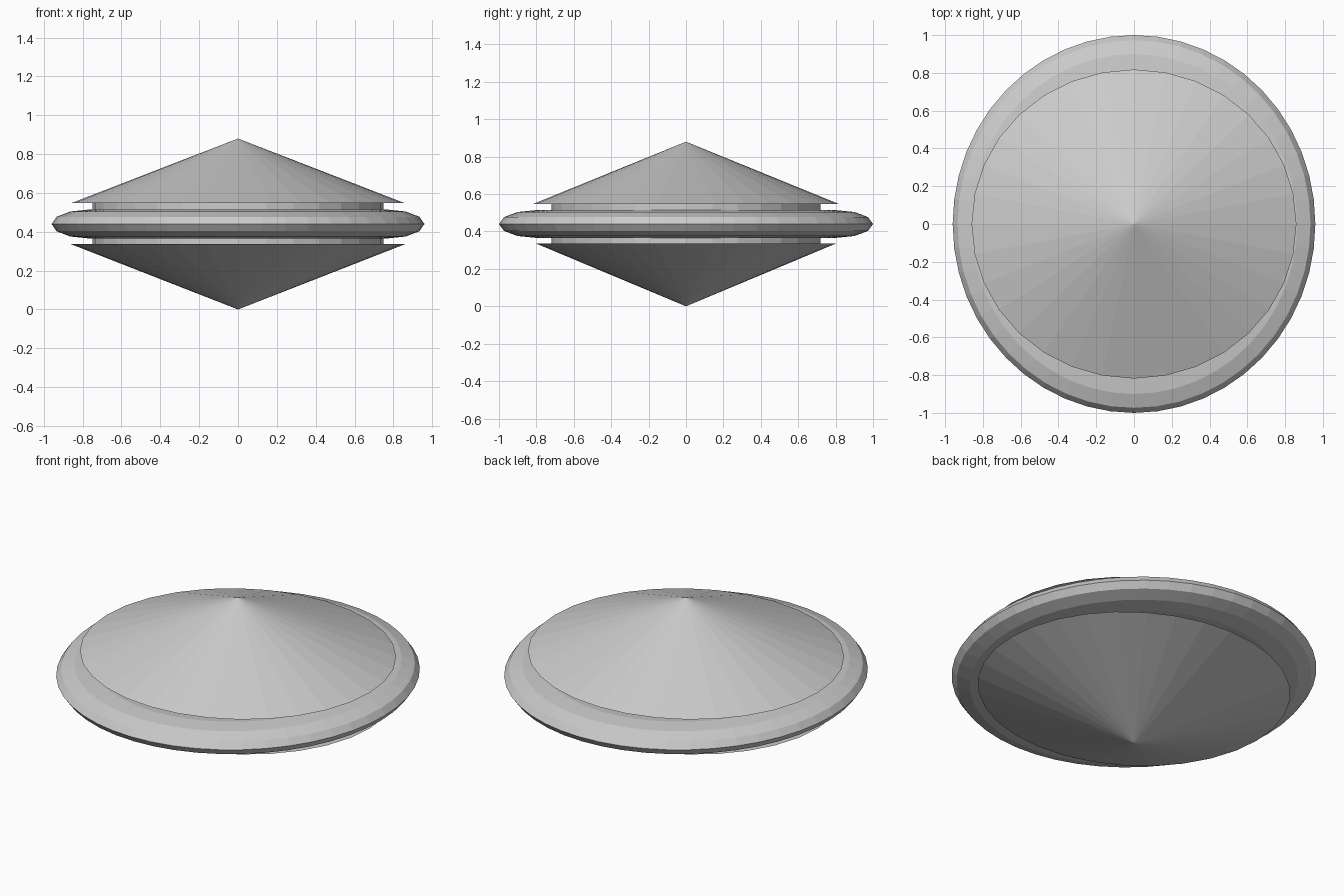
import bpy

if "Cube" in bpy.data.objects:
    bpy.data.objects.remove(bpy.data.objects["Cube"])

MID = 0.44  # height of the rim centre


def finish(name, scale):
    ob = bpy.context.object
    ob.name = name
    ob.scale = scale
    bpy.ops.object.transform_apply(location=False, rotation=False, scale=True)
    return ob


def cone(name, rx, ry, base, apex):
    # Faceted cone with a closed base; a negative height points it downward
    bpy.ops.mesh.primitive_cone_add(vertices=32, radius1=1, depth=abs(apex - base),
                                    location=(0, 0, (base + apex) / 2),
                                    rotation=(3.14159265 if apex < base else 0, 0, 0))
    bpy.ops.object.transform_apply(location=False, rotation=True, scale=False)
    return finish(name, (rx, ry, 1))


# Upper and lower hull cones
cone("upper_hull", 0.86, 0.818, 0.547, 0.88)
cone("lower_hull", 0.86, 0.803, 0.336, 0.0)

# Central drum joining the hull halves
bpy.ops.mesh.primitive_cylinder_add(vertices=32, radius=1, depth=0.211, location=(0, 0, 0.4415))
finish("central_drum", (0.75, 0.72, 1))

# Flattened faceted rim
bpy.ops.mesh.primitive_torus_add(major_radius=1, minor_radius=0.25, major_segments=48,
                                 minor_segments=12, location=(0, 0, MID))
finish("outer_rim", (0.768, 0.8, 0.297))
